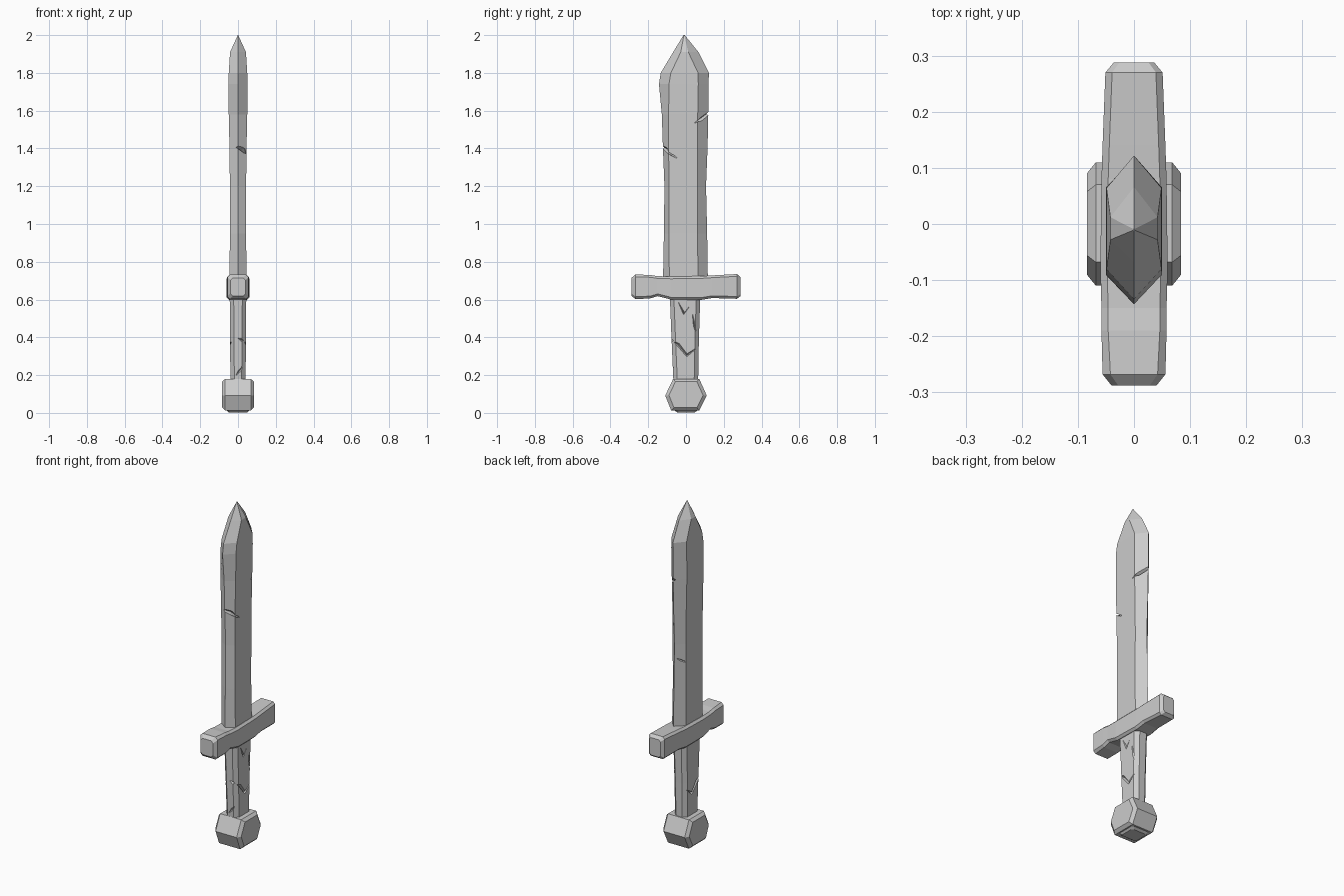
import bpy, bmesh
from mathutils import Vector

if "Cube" in bpy.data.objects:
    bpy.data.objects.remove(bpy.data.objects["Cube"])


def loft(name, rings):
    """Skin a list of equal-length rings and cap both ends."""
    bm = bmesh.new()
    vs = [[bm.verts.new(p) for p in r] for r in rings]
    n = len(rings[0])
    for a, b in zip(vs, vs[1:]):
        for i in range(n):
            j = (i + 1) % n
            bm.faces.new((a[i], a[j], b[j], b[i]))
    bm.faces.new(vs[0][::-1])
    bm.faces.new(vs[-1])
    bmesh.ops.recalc_face_normals(bm, faces=bm.faces)
    me = bpy.data.meshes.new(name)
    bm.to_mesh(me)
    bm.free()
    ob = bpy.data.objects.new(name, me)
    bpy.context.collection.objects.link(ob)
    return ob


def chamfered(x, a0, a1, c):
    """Rectangle outline, +-x by a0..a1, with cut corners."""
    return [(x, a0 + c), (x, a1 - c), (x - c, a1), (c - x, a1),
            (-x, a1 - c), (-x, a0 + c), (c - x, a0), (x - c, a0)]


def crack(target, path, normal, width, depth, start=0.15):
    """Carve a tapering V groove along a path lying on the surface."""
    pts = [Vector(p) for p in path]
    nrm = Vector(normal).normalized()
    rings = []
    for i, p in enumerate(pts):
        along = (pts[min(i + 1, len(pts) - 1)] - pts[max(i - 1, 0)]).normalized()
        side = along.cross(nrm).normalized()
        t = start if i == 0 else 0.15 if i == len(pts) - 1 else 1
        rings.append([p + side * width * t, p + nrm * depth,
                      p - side * width * t, p - nrm * depth * t])
    cutter = loft("crack_cutter", rings)
    cutter.hide_render = True
    mod = target.modifiers.new("crack", 'BOOLEAN')
    mod.operation = 'DIFFERENCE'
    mod.solver = 'EXACT'
    mod.object = cutter
    bpy.context.view_layer.objects.active = target
    bpy.ops.object.modifier_apply(modifier=mod.name)
    bpy.data.objects.remove(cutter)


# Blade: z, half thickness, front edge, flat start, flat end, back edge
blade_rows = [
    (0.68, .045, -.122, -.088, .065, .116),
    (0.95, .043, -.117, -.090, .060, .112),
    (1.20, .043, -.114, -.090, .062, .106),
    (1.40, .045, -.122, -.092, .062, .114),
    (1.58, .049, -.128, -.092, .062, .118),
    (1.74, .050, -.143, -.090, .065, .118),
    (1.80, .049, -.134, -.080, .064, .122),
    (1.91, .042, -.068, -.028, .012, .066),
    (2.00, .001, -.013, -.011, -.009, -.007)]
blade = loft("blade", [[(0, f, z), (x, a, z), (x, b, z), (0, k, z), (-x, b, z), (-x, a, z)]
                       for z, x, f, a, b, k in blade_rows])
crack(blade, [(0, -.135, 1.41), (.03, -.10, 1.39), (.046, -.05, 1.35)], (1, -.8, 0), .012, .02, 1)
crack(blade, [(0, .13, 1.59), (.03, .09, 1.56), (.048, .045, 1.535)], (1, .8, 0), .012, .02, 1)
crack(blade, [(0, .12, 1.13), (-.025, .09, 1.11), (-.044, .055, 1.09)], (-1, .8, 0), .008, .012)

# Crossguard, slightly uneven along its length: y, half width, bottom, top, chamfer
guard_rows = [
    (-.288, .040, .620, .715, .012),
    (-.268, .056, .602, .733, .014),
    (-.190, .058, .606, .730, .012),
    (-.150, .058, .618, .724, .012),
    (-.080, .060, .600, .722, .012),
    (.080, .058, .598, .724, .012),
    (.140, .056, .608, .728, .012),
    (.270, .051, .604, .735, .012),
    (.288, .036, .618, .720, .010)]
loft("crossguard", [[(x, y, z) for x, z in chamfered(w, b, t, c)]
                    for y, w, b, t, c in guard_rows])

# Grip, widening toward the guard
grip_rows = [(.15, .040, -.066, .064), (.38, .042, -.076, .068), (.63, .044, -.086, .076)]
grip = loft("grip", [[(x, y, z) for x, y in chamfered(w, a, b, .021)]
                     for z, w, a, b in grip_rows])
for s in (1, -1):
    crack(grip, [(s * .042, -.085, .39), (s * .042, -.04, .36), (s * .041, .005, .305),
                 (s * .042, .065, .35)], (s, 0, 0), .008, .012)
crack(grip, [(.044, -.04, .585), (.043, -.01, .525), (.044, .015, .56)], (1, 0, 0), .007, .01)
crack(grip, [(.043, .035, .52), (.043, .045, .46), (.042, .055, .42)], (1, 0, 0), .006, .01)
crack(grip, [(0, -.076, .395), (.02, -.076, .385), (.045, -.076, .38)], (0, -1, 0), .008, .012)
crack(grip, [(-.01, -.068, .20), (.01, -.069, .225), (.028, -.07, .25)], (0, -1, 0), .007, .01)

# Pommel: hexagonal drum with bevelled ends
hexagon = [(-.068, .18), (.070, .18), (.110, .092), (.070, .012), (-.078, .012), (-.110, .092)]
loft("pommel", [[(x, y * s, .10 + (z - .10) * s) for y, z in hexagon]
                for x, s in ((-.084, .82), (-.068, 1), (.068, 1), (.084, .82))])
# Low faceted foot of the pommel
loft("pommel_foot", [[(x, y, z) for x, y in chamfered(w, -d, d, .012)]
                     for z, w, d in ((0.002, .050, .045), (.02, .068, .070))])
